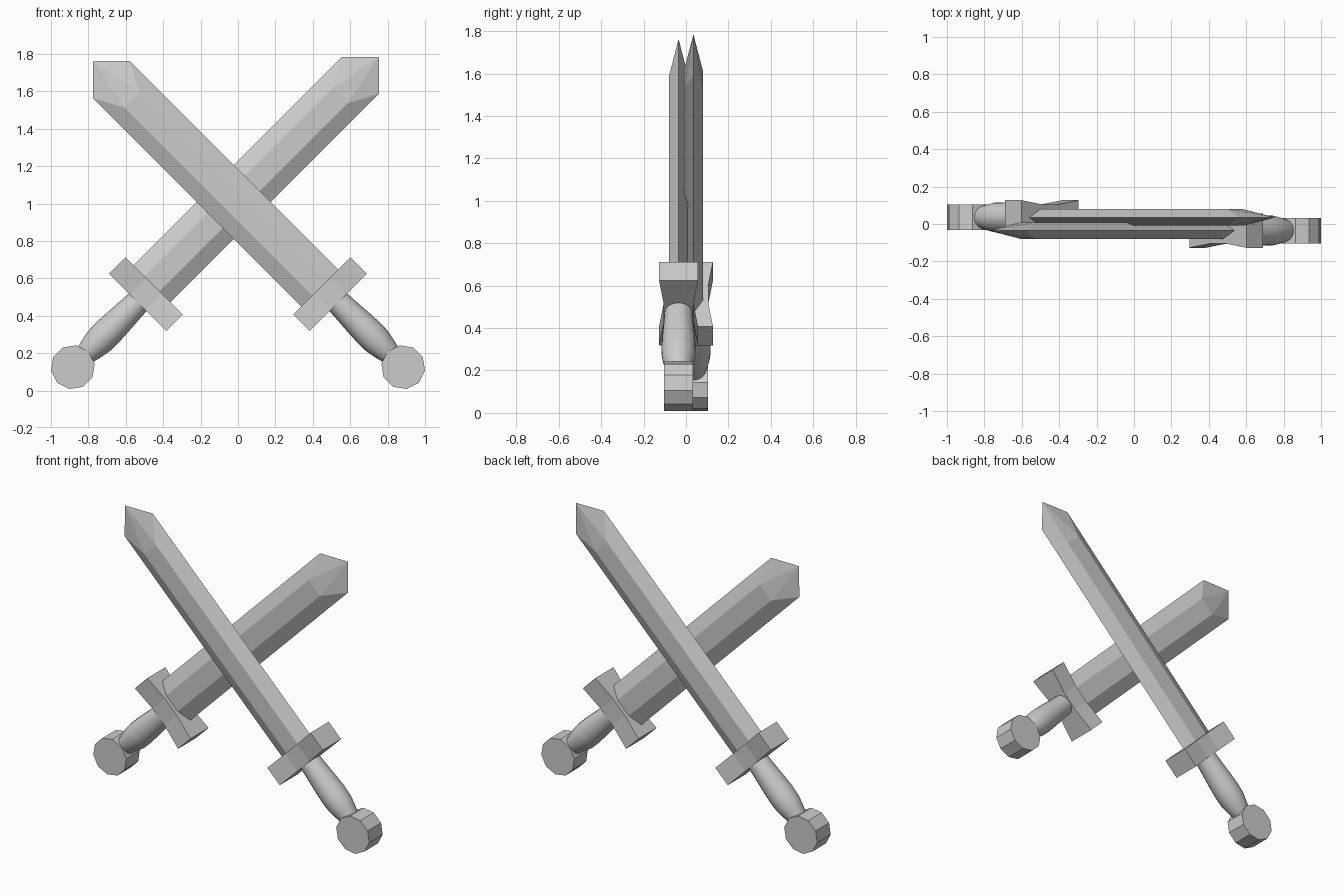
import bpy, bmesh
from math import sin, cos, pi, radians
from mathutils import Matrix, Vector

if "Cube" in bpy.data.objects:
    bpy.data.objects.remove(bpy.data.objects["Cube"])


def loft(name, rings, matrix, tip=None, smooth=False):
    """Skin a list of equal-length rings, cap the start, and cap or point the end."""
    bm = bmesh.new()
    loops = [[bm.verts.new(p) for p in ring] for ring in rings]
    n = len(loops[0])
    for a, b in zip(loops, loops[1:]):
        for i in range(n):
            bm.faces.new((a[i], a[(i + 1) % n], b[(i + 1) % n], b[i]))
    bm.faces.new(loops[0])
    if tip:
        t = bm.verts.new(tip)
        for i in range(n):
            bm.faces.new((loops[-1][i], loops[-1][(i + 1) % n], t))
    else:
        bm.faces.new(loops[-1])
    bmesh.ops.recalc_face_normals(bm, faces=bm.faces)
    mesh = bpy.data.meshes.new(name)
    bm.to_mesh(mesh)
    bm.free()
    obj = bpy.data.objects.new(name, mesh)
    bpy.context.collection.objects.link(obj)
    obj.matrix_world = matrix
    if smooth:
        bpy.ops.object.select_all(action='DESELECT')
        obj.select_set(True)
        bpy.context.view_layer.objects.active = obj
        bpy.ops.object.shade_smooth_by_angle(angle=radians(40))
    return obj


def sword(side, x, y, tilt):
    # Local frame: z along the blade, x across it, y through its thickness
    m = Matrix.Translation((x, y, 0.504)) @ Matrix.Rotation(radians(tilt), 4, 'Y')

    # Blade: flat hexagonal section, closing to a point
    c, w, f, d = -0.016, 0.14, 0.057, 0.044

    def section(z_edge, z_flat):
        return [(c - w, 0, z_edge), (c - f, -d, z_flat), (c + f, -d, z_flat),
                (c + w, 0, z_edge), (c + f, d, z_flat), (c - f, d, z_flat)]
    loft(side + "_blade", [section(0.02, 0.02), section(1.655, 1.50)], m,
         tip=(c, 0, 1.793))

    # Crossguard: bar that is thinner in the middle
    loft(side + "_guard",
         [[(px, -h, -0.046), (px, h, -0.046), (px, h, 0.078), (px, -h, 0.078)]
          for px, h in ((-0.216, 0.092), (-0.06, 0.07), (0.06, 0.07), (0.216, 0.092))], m)

    # Grip: turned handle with a swelling near the pommel
    n = 20
    profile = ((-0.03, 0.066), (-0.10, 0.070), (-0.20, 0.077), (-0.28, 0.081),
               (-0.34, 0.079), (-0.40, 0.067), (-0.46, 0.052))
    loft(side + "_grip",
         [[(r * cos(2 * pi * i / n), r * sin(2 * pi * i / n), z) for i in range(n)]
          for z, r in profile], m, smooth=True)

    # Pommel: ten-sided disc facing front and back
    loft(side + "_pommel",
         [[(0.118 * sin(2 * pi * i / 10), py, -0.536 + 0.118 * cos(2 * pi * i / 10))
           for i in range(10)] for py in (-0.068, 0.068)], m)


# Two crossed swords, one in front of the other
sword("front", 0.504, -0.035, -45)
sword("rear", -0.504, 0.035, 45)
